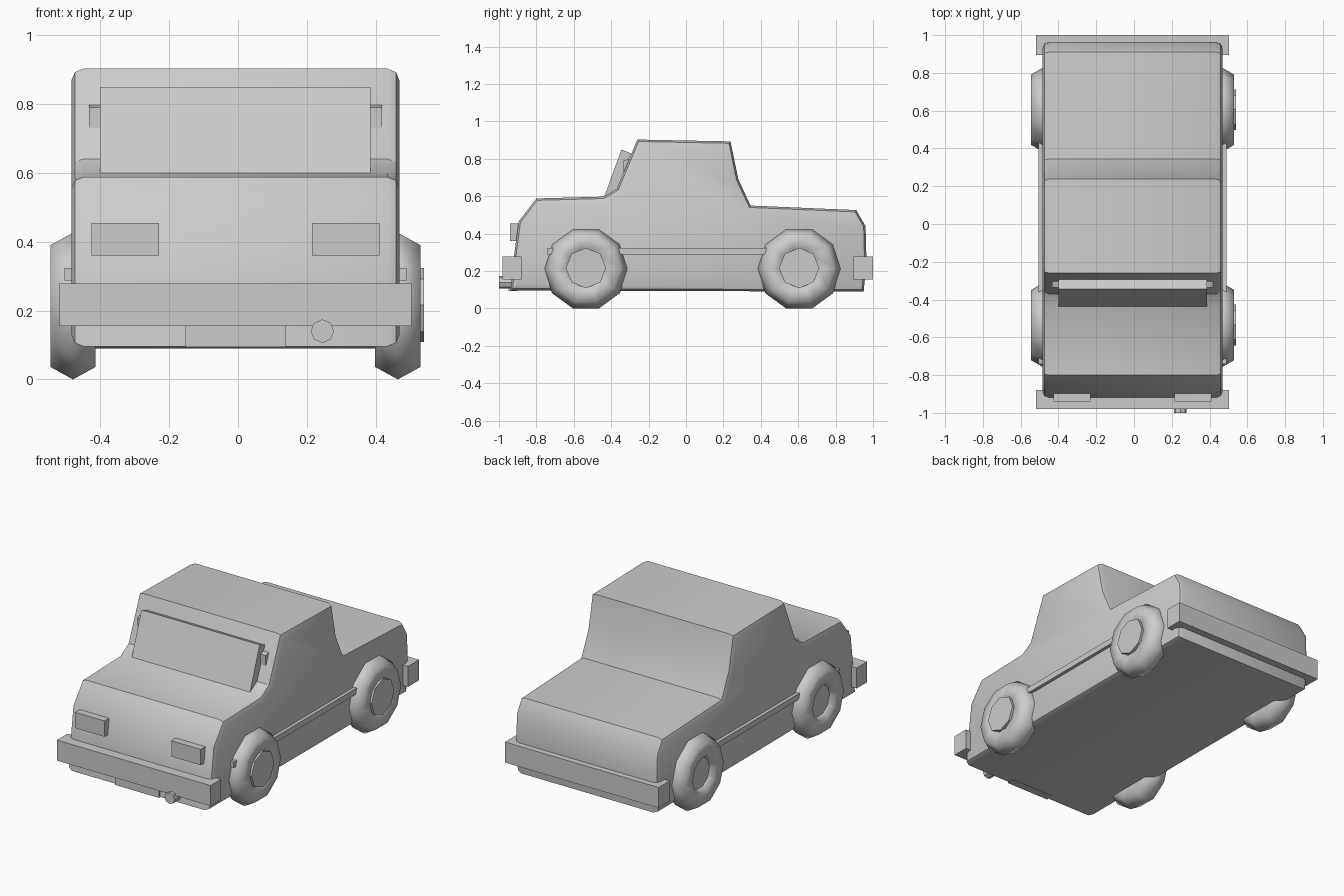
import bpy, bmesh, math
from mathutils import Matrix

if "Cube" in bpy.data.objects:
    bpy.data.objects.remove(bpy.data.objects["Cube"])

CX = -0.0075  # centre line of the car


def finish(bm, name, smooth=None):
    bmesh.ops.recalc_face_normals(bm, faces=bm.faces)
    mesh = bpy.data.meshes.new(name)
    bm.to_mesh(mesh)
    bm.free()
    ob = bpy.data.objects.new(name, mesh)
    bpy.context.collection.objects.link(ob)
    if smooth:
        bpy.ops.object.select_all(action='DESELECT')
        ob.select_set(True)
        bpy.context.view_layer.objects.active = ob
        bpy.ops.object.shade_smooth_by_angle(angle=math.radians(smooth))
    return ob


def prism(name, profile, x0, x1, bevel=0, smooth=None):
    """Extrude a (y, z) side profile from x0 to x1."""
    bm = bmesh.new()
    face = bm.faces.new([bm.verts.new((x0, y, z)) for y, z in profile])
    ext = bmesh.ops.extrude_face_region(bm, geom=[face])
    moved = [v for v in ext['geom'] if isinstance(v, bmesh.types.BMVert)]
    bmesh.ops.translate(bm, verts=moved, vec=(x1 - x0, 0, 0))
    if bevel:
        rim = [e for e in bm.edges if abs(e.verts[0].co.x - e.verts[1].co.x) < 1e-5]
        bmesh.ops.bevel(bm, geom=rim, offset=bevel, segments=2, profile=0.5, affect='EDGES')
    return finish(bm, name, smooth)


def box(name, x0, x1, y0, y1, z0, z1):
    return prism(name, [(y0, z0), (y1, z0), (y1, z1), (y0, z1)], x0, x1)


def cylinder(name, centre, radius, depth, sides, axis):
    bm = bmesh.new()
    bmesh.ops.create_cone(bm, cap_ends=True, segments=sides, radius1=radius, radius2=radius,
                          depth=depth, matrix=Matrix.Translation(centre)
                          @ Matrix.Rotation(math.pi / 2, 4, axis))
    return finish(bm, name)


# Body shell
body = [(-0.938, 0.096), (-0.922, 0.26), (-0.895, 0.465), (-0.80, 0.588), (-0.44, 0.598),
        (-0.37, 0.64), (-0.26, 0.903), (0.238, 0.893), (0.28, 0.69), (0.345, 0.55),
        (0.91, 0.526), (0.96, 0.44), (0.965, 0.25), (0.95, 0.09)]
prism("body", body, CX - 0.477, CX + 0.477, bevel=0.035, smooth=30)

# Bumpers
box("front_bumper", CX - 0.511, CX + 0.511, -0.98, -0.88, 0.155, 0.278)
box("rear_bumper", CX - 0.511, CX + 0.511, 0.895, 1.0, 0.155, 0.278)

# Windscreen slab and the bar behind it
prism("windscreen", [(-0.44, 0.59), (-0.345, 0.85), (-0.295, 0.83), (-0.385, 0.58)],
      CX - 0.393, CX + 0.393)
prism("windscreen_bar", [(-0.335, 0.73), (-0.335, 0.79), (-0.31, 0.797), (-0.29, 0.797),
                         (-0.32, 0.73)], CX - 0.426, CX + 0.426)

# Number plate and exhaust
box("number_plate", CX - 0.145, CX + 0.145, -0.948, -0.90, 0.094, 0.158)
cylinder("exhaust", (0.245, -0.95, 0.14), 0.034, 0.10, 8, 'X')

for side, tag in ((-1, "left"), (1, "right")):
    # Headlights and side trim
    xs = sorted((CX + side * 0.222, CX + side * 0.418))
    box(f"{tag}_headlight", *xs, -0.94, -0.88, 0.36, 0.455)
    xs = sorted((CX + side * 0.45, CX + side * 0.497))
    box(f"{tag}_side_trim", *xs, -0.74, 0.75, 0.288, 0.323)

    # Tyres and hubs
    for y, end in ((-0.535, "front"), (0.605, "rear")):
        bm = bmesh.new()
        wheel_x = CX + side * 0.472
        rings = []
        for i in range(10):
            a = 2 * math.pi * i / 10
            ring = []
            for j in range(6):
                b = 2 * math.pi * j / 6
                r = 0.148 + 0.076 * math.cos(b)
                ring.append(bm.verts.new((wheel_x + 0.076 * math.sin(b),
                                          y + r * math.cos(a), 0.213 + r * math.sin(a))))
            rings.append(ring)
        for i in range(10):
            p, q = rings[i], rings[(i + 1) % 10]
            for j in range(6):
                k = (j + 1) % 6
                bm.faces.new((p[j], p[k], q[k], q[j]))
        finish(bm, f"{end}_{tag}_tyre", smooth=65)
        hub_x = 0.48 if side > 0 else -0.455
        cylinder(f"{end}_{tag}_hub", (hub_x, y, 0.216), 0.108, 0.12, 8, 'Y')
